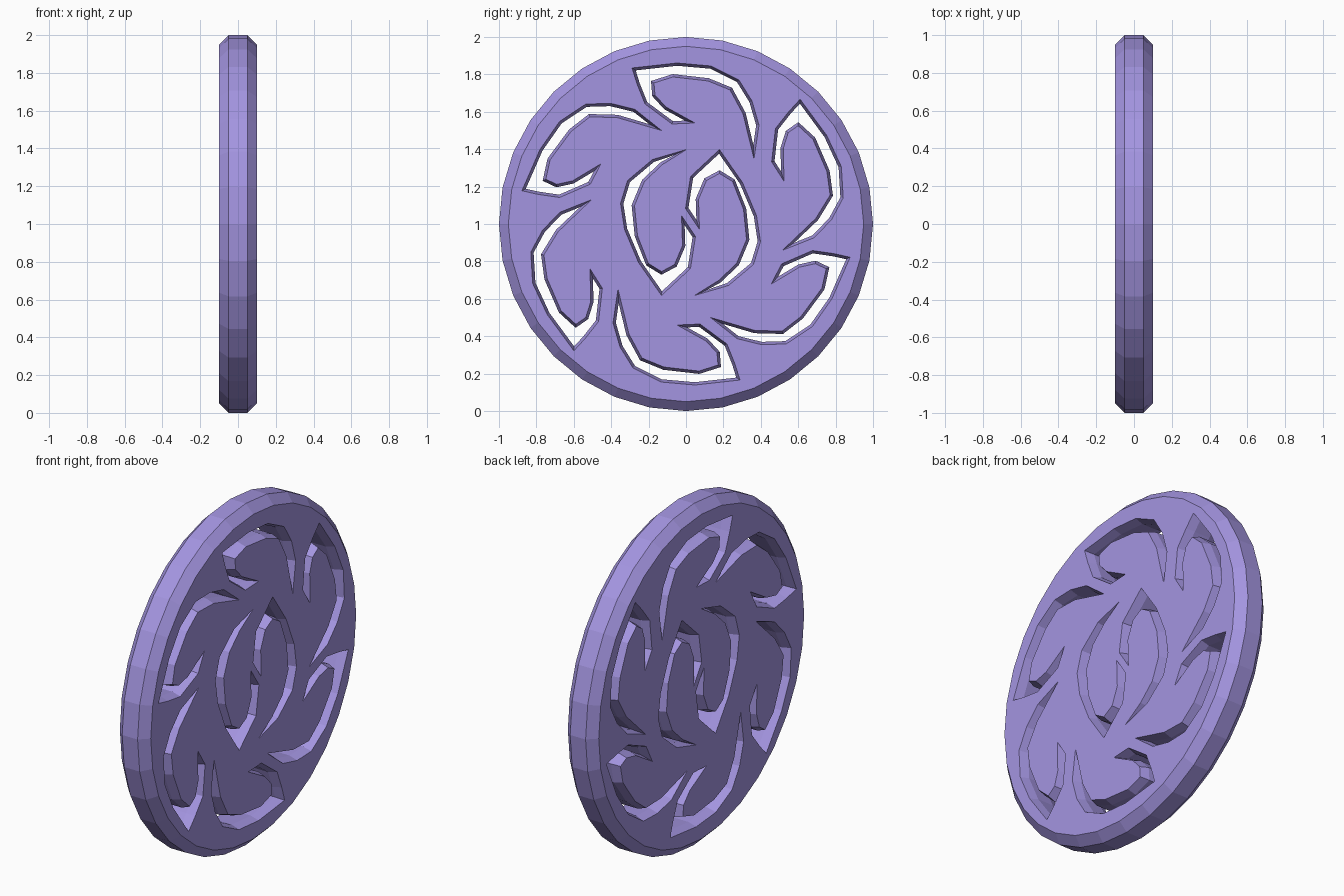
import bpy, bmesh, math
from mathutils import Vector
from mathutils.geometry import tessellate_polygon

if "Cube" in bpy.data.objects:
    bpy.data.objects.remove(bpy.data.objects["Cube"])

PX = 187.0  # drawing units per model unit

# Comma-shaped slots: profile in (y, z) around the disc centre
OUTER_SLOT = [(-54, 156), (-9, 161), (25, 158), (53, 144), (66, 123), (73, 99), (68, 65),
              (57, 110), (44, 134), (22, 143), (-13, 147), (-32, 141), (-31, 129),
              (-20, 117), (9, 101), (-14, 100), (-41, 120), (-49, 140)]
CENTRE_SLOT = [(-4, 73), (-38, 63), (-63, 42), (-70, 19), (-66, -7), (-52, -40), (-29, -73),
               (0, -46), (5, -14), (-9, 7), (-8, -23), (-16, -42), (-29, -49),
               (-42, -41), (-53, -13), (-56, 17), (-46, 41), (-28, 58)]
# small hand-placed drift of each of the six outer slots
DRIFT = [(0, 0), (6, 0), (2, -2), (0, 0), (-4, -2), (-2, 2)]


def place(profile, angle, shift):
    c, s = math.cos(angle), math.sin(angle)
    return [Vector(((x * c - y * s + shift[0]) / PX, (x * s + y * c + shift[1]) / PX))
            for x, y in profile]


def inset(loop, d):
    """Mitred offset toward the inside of the loop."""
    n = len(loop)
    area = sum(loop[i].x * loop[(i + 1) % n].y - loop[(i + 1) % n].x * loop[i].y for i in range(n))
    sign = 1 if area > 0 else -1
    out = []
    for i, p in enumerate(loop):
        a = (p - loop[i - 1]).normalized()
        b = (loop[(i + 1) % n] - p).normalized()
        na, nb = Vector((-a.y, a.x)) * sign, Vector((-b.y, b.x)) * sign
        m = (na + nb) / max(1 + na.dot(nb), 0.05)
        if m.length > 5:
            m = m.normalized() * 5
        out.append(p + m * d)
    return out


# Each contour: (loop on the flat faces, loop on the middle band)
rim = [Vector((math.sin(i * math.tau / 32), math.cos(i * math.tau / 32))) for i in range(32)]
contours = [([p * 0.95 for p in rim], rim)]
slots = [place(OUTER_SLOT, -k * math.pi / 3, DRIFT[k]) for k in range(6)]
slots += [place(CENTRE_SLOT, k * math.pi, (4.5, 1.5)) for k in range(2)]
contours += [(s, inset(s, 0.015)) for s in slots]

bm = bmesh.new()
front, back = [], []
for face_loop, mid_loop in contours:
    # bevelled wall made of four rings
    rings = [[bm.verts.new((x, p.x, p.y + 1)) for p in lp]
             for x, lp in ((0.1, face_loop), (0.05, mid_loop), (-0.05, mid_loop), (-0.1, face_loop))]
    n = len(face_loop)
    for r0, r1 in zip(rings, rings[1:]):
        for i in range(n):
            j = (i + 1) % n
            bm.faces.new((r0[i], r0[j], r1[j], r1[i]))
    front += rings[0]
    back += rings[3]

# Flat pierced faces
for tri in tessellate_polygon([[Vector((p.x, p.y, 0)) for p in c[0]] for c in contours]):
    if len(set(tri)) == 3:
        for verts in (front, back):
            bm.faces.new([verts[i] for i in tri])
bmesh.ops.recalc_face_normals(bm, faces=bm.faces)
bmesh.ops.dissolve_limit(bm, angle_limit=0.001, verts=[], edges=[
    e for e in bm.edges if len(e.link_faces) == 2 and all(abs(f.normal.x) > 0.99 for f in e.link_faces)])

mesh = bpy.data.meshes.new("pierced_disc")
bm.to_mesh(mesh)
bm.free()
disc = bpy.data.objects.new("pierced_disc", mesh)
bpy.context.collection.objects.link(disc)

mat = bpy.data.materials.new("soft purple")
mat.diffuse_color = (0.37, 0.30, 0.75, 1)
mat.use_nodes = True
mat.node_tree.nodes["Principled BSDF"].inputs["Base Color"].default_value = mat.diffuse_color
mesh.materials.append(mat)
